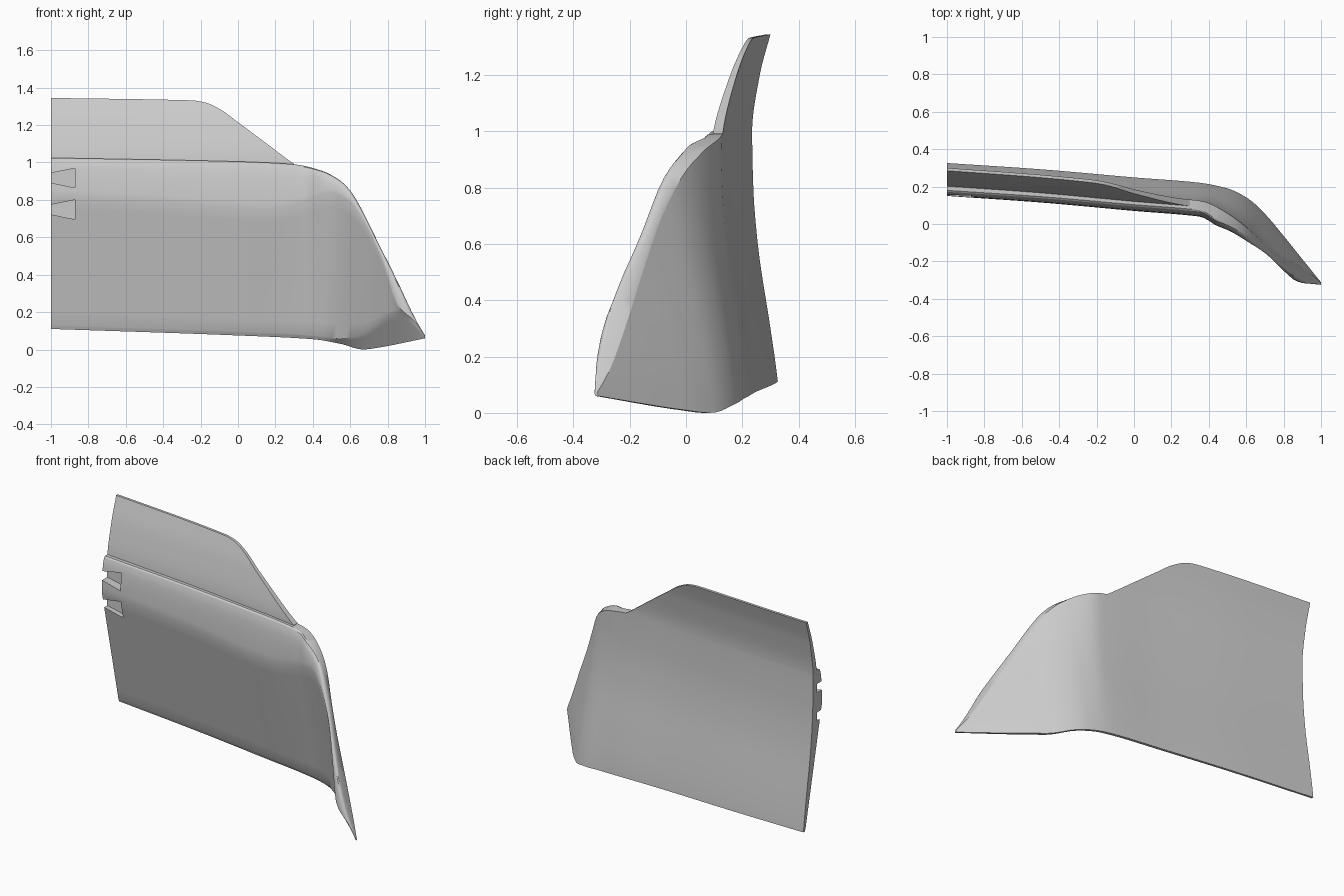
import bpy, bmesh, math

old = bpy.data.objects.get("Cube")
if old:
    bpy.data.objects.remove(old, do_unlink=True)

grey = bpy.data.materials.new("plain grey")
grey.use_nodes = True
colour = (0.6, 0.6, 0.6, 1)
grey.diffuse_color = colour
grey.node_tree.nodes["Principled BSDF"].inputs["Base Color"].default_value = colour


def curve(*pts):
    """Smooth monotone curve through the given points."""
    n = len(pts)
    d = [(pts[i + 1][1] - pts[i][1]) / (pts[i + 1][0] - pts[i][0]) for i in range(n - 1)]
    m = [d[0]]
    for a, b in zip(d, d[1:]):
        m.append(2 * a * b / (a + b) if a * b > 0 else 0)
    m.append(d[-1])

    def f(x):
        x = min(max(x, pts[0][0]), pts[-1][0])
        i = 0
        while i < n - 2 and x > pts[i + 1][0]:
            i += 1
        h = pts[i + 1][0] - pts[i][0]
        t = (x - pts[i][0]) / h
        s = t * t * (3 - 2 * t)
        return (pts[i][1] * (1 - s) + pts[i + 1][1] * s
                + h * t * (1 - t) * (m[i] * (1 - t) - m[i + 1] * t))
    return f


# Plan curve of the back, and its upright profile
base = curve((-1, .325), (-.5, .29), (0, .245), (.35, .215), (.5, .185), (.6, .135),
             (.7, .045), (.8, -.07), (.9, -.19), (1, -.31))
lean = curve((0, .01), (.12, 0), (.3, -.025), (.6, -.07), (.8, -.086), (1, -.09),
             (1.2, -.063), (1.345, -.025))
wing = curve((-1, 0), (.35, 0), (.55, .5), (.75, 1), (1, 1))

# Heights of the bottom, crease and top lines
bottom = curve((-1, .11), (0, .075), (.4, .055), (.55, .03), (.67, 0), (.75, .01), (1, .06))
top = curve((-1, 1.025), (0, 1.005), (.3, .99), (.45, .955), (.55, .9), (.6, .85),
            (.65, .77), (.75, .57), (.85, .37), (.95, .16), (1, .075))
crest = curve((-1, .82), (-.4, .79), (.15, .75), (.35, .79), (.5, .84), (.6, .79),
              (.65, .73), (.78, .46), (.85, .24), (.95, .145), (1, .07))
plate_top = curve((-1, 1.345), (-.25, 1.332), (-.18, 1.322), (-.1, 1.287), (0, 1.215), (.3, .99))

# Offsets of the front creases from the plan curve
knee_rise = curve((-1, .02), (.5, .02), (.55, .03), (.7, .1), (.85, .18), (.95, .08), (1, .005))
knee_out = curve((-1, -.02), (.45, -.025), (.55, -.05), (.7, -.095), (.85, -.15), (.95, -.065), (1, -.013))
crest_out = curve((-1, -.175), (.35, -.175), (.45, -.21), (.6, -.225), (.7, -.2), (.8, -.18),
                  (.85, -.165), (.9, -.125), (.95, -.07), (1, -.015))
lip = curve((-1, .03), (.85, .035), (1, .003))


def back(x, z):
    return base(x) + lean(z) - .12 * z * wing(x)


def loft(name, sections):
    bm = bmesh.new()
    rings = [[bm.verts.new(p) for p in s] for s in sections]
    for a, b in zip(rings, rings[1:]):
        for i in range(len(a)):
            j = (i + 1) % len(a)
            bm.faces.new((a[i], a[j], b[j], b[i]))
    bm.faces.new(rings[0])
    bm.faces.new(rings[-1])
    bmesh.ops.recalc_face_normals(bm, faces=bm.faces)
    me = bpy.data.meshes.new(name)
    bm.to_mesh(me)
    bm.free()
    me.materials.append(grey)
    ob = bpy.data.objects.new(name, me)
    bpy.context.collection.objects.link(ob)
    return ob


def smooth(ob):
    bpy.ops.object.select_all(action='DESELECT')
    ob.select_set(True)
    bpy.context.view_layer.objects.active = ob
    bpy.ops.object.shade_smooth_by_angle(angle=math.radians(30))


def body_section(x):
    y0 = base(x)
    low, high = bottom(x), top(x)
    marks = [(low, y0 - .012), (low + knee_rise(x), y0 + knee_out(x)),
             (crest(x), y0 + crest_out(x)), (high, y0 + crest_out(x) + lip(x))]
    front = [marks[0]]
    for k, steps in enumerate((4, 10, 7)):
        (z1, y1), (z2, y2) = marks[k], marks[k + 1]
        for i in range(1, steps + 1):
            t = i / steps
            if k == 2:      # rounded shoulder
                front.append((z1 + (z2 - z1) * math.sin(t * math.pi / 2) ** 1.2,
                              y1 + (y2 - y1) * t * t))
            else:
                front.append((z1 + (z2 - z1) * t, y1 + (y2 - y1) * t))
    drop = .025 * wing(x) * min(1, (high - low) / .3)
    rear = []
    for z, y in front:
        zb = z - drop * (z - low) / (high - low)
        rear.append((zb, max(back(x, zb), y + .006)))
    return [(x, y, z) for z, y in front] + [(x, y, z) for z, y in reversed(rear)]


def plate_section(x):
    low, high = top(x) - .01, max(plate_top(x), top(x) + .002)
    front, rear = [], []
    for i in range(13):
        z = low + (high - low) * i / 12
        y = back(x, z)
        thick = .035 - .02 * min(1, max(0, (z - 1) / .34))
        front.append((x, y - thick, z))
        rear.append((x, y, z))
    return front + rear[::-1]


# Main panel with its forward-swept wing
body = loft("main_panel", [body_section(-1 + i / 40) for i in range(81)])

# Two flared slots in the end of the panel
for z in (.917, .748):
    outline = [(-1.13, -.002), (-.872, .052), (-.872, -.052), (-1.13, .002)]
    # widen the open end to its visible height
    outline[0], outline[3] = (-1.02, .022), (-1.02, -.022)
    cutter = loft("slot_cutter", [[(x, y, z + h) for x, h in outline] for y in (.05, .2)])
    cutter.hide_render = True
    cut = body.modifiers.new("slot", 'BOOLEAN')
    cut.operation = 'DIFFERENCE'
    cut.solver = 'EXACT'
    cut.object = cutter
    bpy.context.view_layer.objects.active = body
    bpy.ops.object.modifier_apply(modifier=cut.name)
    bpy.data.objects.remove(cutter, do_unlink=True)
smooth(body)

# Thin raised plate along the top
smooth(loft("upper_plate", [plate_section(-1 + 1.3 * i / 52) for i in range(53)]))
